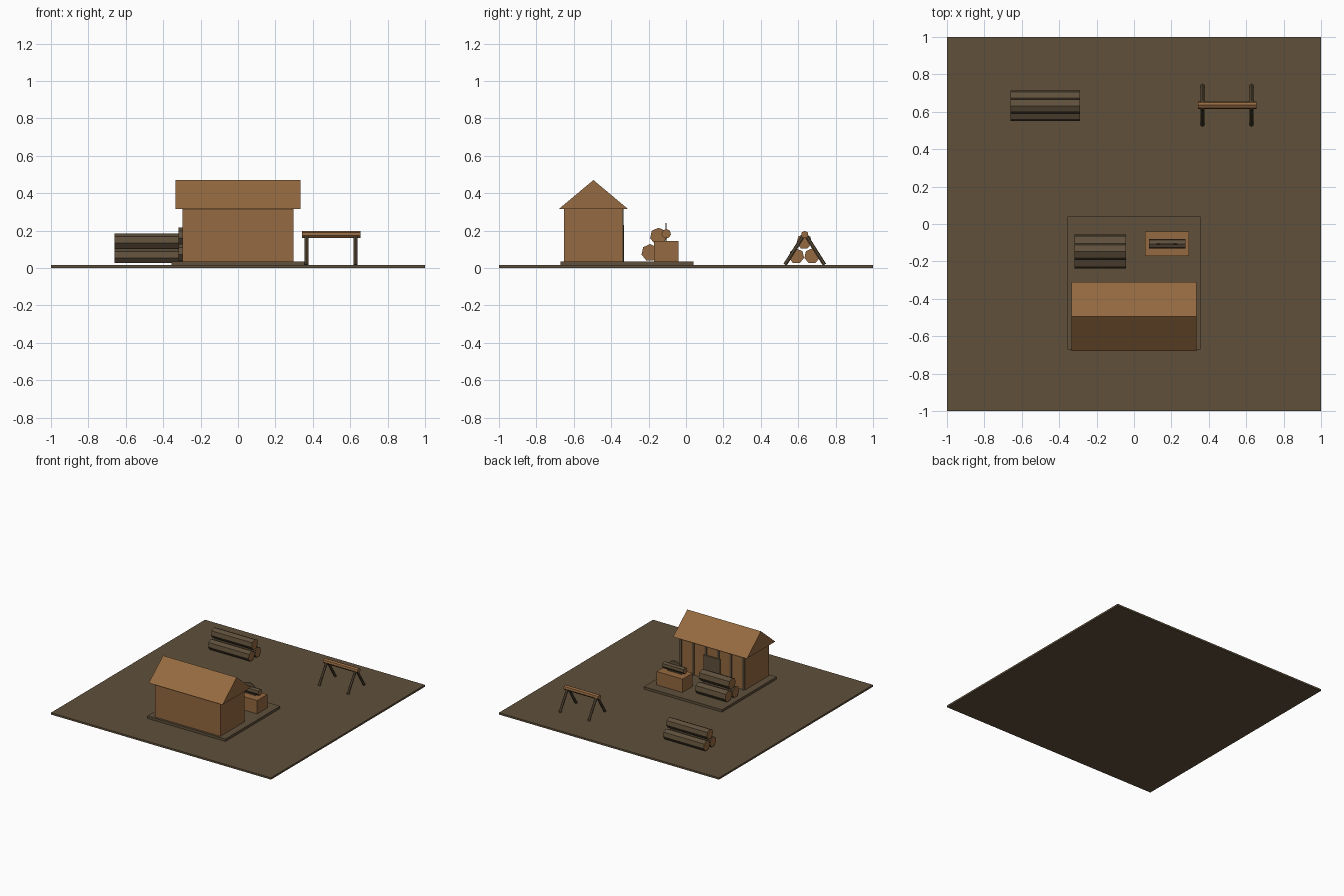
import bpy, bmesh, math
from mathutils import Vector

cube = bpy.data.objects.get("Cube")
if cube:
    bpy.data.objects.remove(cube, do_unlink=True)


def material(name, rgb):
    m = bpy.data.materials.new(name)
    m.use_nodes = True
    m.diffuse_color = (*rgb, 1)
    m.node_tree.nodes["Principled BSDF"].inputs["Base Color"].default_value = (*rgb, 1)
    return m


BARK = material("grey brown bark", (0.115, 0.080, 0.044))
WOOD = material("warm cut wood", (0.300, 0.142, 0.052))


def finish(bm, name, mats):
    bmesh.ops.recalc_face_normals(bm, faces=bm.faces)
    mesh = bpy.data.meshes.new(name)
    bm.to_mesh(mesh)
    bm.free()
    for m in mats:
        mesh.materials.append(m)
    ob = bpy.data.objects.new(name, mesh)
    bpy.context.collection.objects.link(ob)
    return ob


def box(name, lo, hi, mat):
    lo, hi = Vector(lo), Vector(hi)
    bm = bmesh.new()
    bmesh.ops.create_cube(bm, size=1)
    for v in bm.verts:
        v.co = (lo + hi) / 2 + v.co * (hi - lo)
    return finish(bm, name, [mat])


def pole(name, a, b, radius, side, end, sides=7):
    """Faceted round bar from a to b, with its own end colour."""
    a, b = Vector(a), Vector(b)
    axis = (b - a).normalized()
    up = Vector((0, 0, 1))
    across = axis.cross(up).normalized()
    up = across.cross(axis)
    bm = bmesh.new()
    rings = []
    for p in (a, b):
        rings.append([bm.verts.new(p + radius * (math.sin(t) * across + math.cos(t) * up))
                      for t in (i * math.tau / sides for i in range(sides))])
    for i in range(sides):
        j = (i + 1) % sides
        bm.faces.new((rings[0][i], rings[0][j], rings[1][j], rings[1][i]))
    for ring in rings:
        bm.faces.new(ring).material_index = 1
    return finish(bm, name, [side, end])


def log_pile(name, x0, x1, y, z, r):
    """Two logs below, one resting on top."""
    for part, dy, dz in (("front", -r, 0), ("back", r, 0), ("top", 0, 1.9 * r)):
        pole(f"{name}_{part}_log", (x0, y + dy, z + dz), (x1, y + dy, z + dz), r, BARK, WOOD)


# Ground and platform
box("ground", (-1, -1, 0), (1, 1, 0.015), BARK)
box("platform", (-0.355, -0.67, 0.015), (0.355, 0.04, 0.035), BARK)

# Cabin walls, back battens and door
box("cabin_walls", (-0.297, -0.652, 0.035), (0.297, -0.342, 0.316), WOOD)
for i in range(6):
    x = -0.285 + i * 0.114
    box(f"wall_batten_{i + 1}", (x - 0.008, -0.343, 0.035), (x + 0.008, -0.334, 0.316), BARK)
box("cabin_door", (-0.075, -0.343, 0.035), (0.075, -0.332, 0.23), BARK)

# Gable roof, a solid prism
bm = bmesh.new()
ends = [[bm.verts.new((x, y, z)) for y, z in ((-0.68, 0.315), (-0.31, 0.315), (-0.495, 0.47))]
        for x in (-0.335, 0.335)]
for end in ends:
    bm.faces.new(end)
for i in range(3):
    j = (i + 1) % 3
    bm.faces.new((ends[0][i], ends[0][j], ends[1][j], ends[1][i]))
finish(bm, "gable_roof", [WOOD])

# Log piles
log_pile("near_pile", -0.317, -0.043, -0.147, 0.082, 0.046)
log_pile("far_pile", -0.66, -0.29, 0.632, 0.063, 0.0415)

# Sawing bench with a log and a round blade
box("saw_bench", (0.06, -0.172, 0.035), (0.295, -0.04, 0.145), WOOD)
pole("bench_log", (0.08, -0.106, 0.183), (0.275, -0.106, 0.183), 0.026, BARK, WOOD)
pole("saw_blade", (0.175, -0.109, 0.17), (0.175, -0.103, 0.17), 0.07, BARK, BARK, 12)

# Sawhorse
pole("sawhorse_beam", (0.342, 0.635, 0.178), (0.655, 0.635, 0.178), 0.02, WOOD, WOOD)
for side, x in (("right", 0.366), ("left", 0.628)):
    for end, s in (("front", -1), ("back", 1)):
        pole(f"sawhorse_{side}_{end}_leg", (x, 0.635 + s * 0.105, 0.017),
             (x, 0.635 + s * 0.005, 0.175), 0.0105, BARK, BARK)
